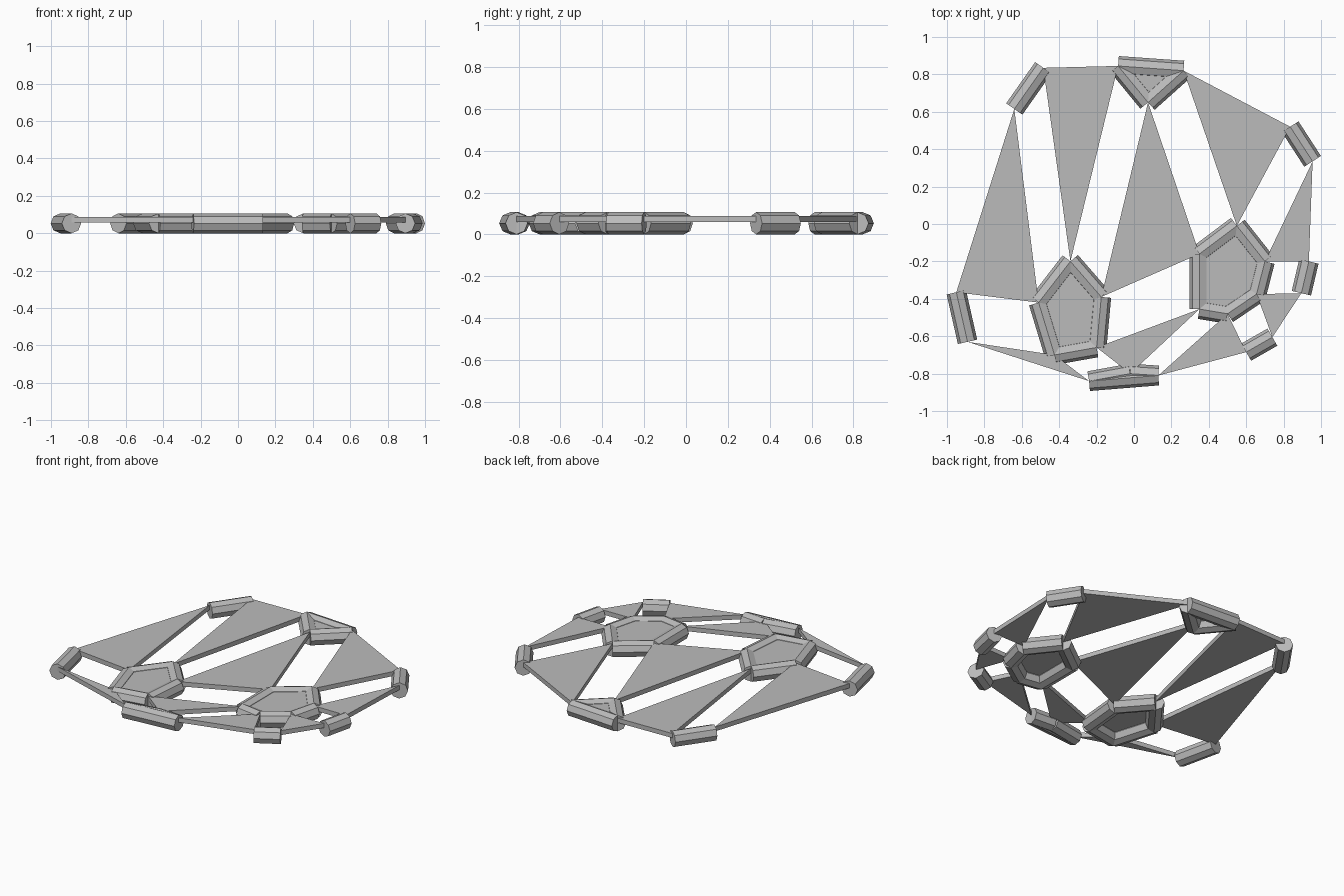
import bpy
import bmesh
from mathutils import Vector, Matrix

if "Cube" in bpy.data.objects:
    bpy.data.objects.remove(bpy.data.objects["Cube"], do_unlink=True)

RADIUS = 0.053
PLATE_LOW, PLATE_HIGH = 0.058, 0.088

grey = bpy.data.materials.new("plain_grey")
grey.use_nodes = True
colour = (0.5, 0.5, 0.5, 1)
grey.diffuse_color = colour
grey.node_tree.nodes["Principled BSDF"].inputs["Base Color"].default_value = colour


def finish(name, bm):
    bmesh.ops.recalc_face_normals(bm, faces=bm.faces)
    mesh = bpy.data.meshes.new(name)
    bm.to_mesh(mesh)
    bm.free()
    mesh.materials.append(grey)
    bpy.context.collection.objects.link(bpy.data.objects.new(name, mesh))


def bar(name, a, b):
    """Eight-sided bar lying flat between two plan points."""
    a, b = Vector((*a, RADIUS)), Vector((*b, RADIUS))
    turn = (b - a).to_track_quat('Z', 'Y').to_matrix().to_4x4()
    bm = bmesh.new()
    bmesh.ops.create_cone(bm, cap_ends=True, segments=8, radius1=RADIUS,
                          radius2=RADIUS, depth=(b - a).length,
                          matrix=Matrix.Translation((a + b) / 2) @ turn)
    finish(name, bm)


def plate(name, outline):
    """Thin flat plate with the given plan outline."""
    bm = bmesh.new()
    face = bm.faces.new([bm.verts.new((x, y, PLATE_LOW)) for x, y in outline])
    top = bmesh.ops.extrude_face_region(bm, geom=[face])["geom"]
    bmesh.ops.translate(bm, vec=(0, 0, PLATE_HIGH - PLATE_LOW),
                        verts=[v for v in top if isinstance(v, bmesh.types.BMVert)])
    finish(name, bm)


# Framed panels: a plate with a bar along every edge
left_hub = [(0.35, -0.16), (0.55, -0.01), (0.70, -0.20),
            (0.655, -0.375), (0.50, -0.48), (0.35, -0.455)]
right_hub = [(-0.34, -0.20), (-0.175, -0.39), (-0.20, -0.66),
             (-0.425, -0.70), (-0.51, -0.42)]
back_hub = [(-0.085, 0.845), (0.265, 0.82), (0.075, 0.65)]
front_hub = [(-0.24, -0.84), (0.13, -0.81), (-0.02, -0.80)]
hubs = {"left_hub": left_hub, "right_hub": right_hub,
        "back_hub": back_hub, "front_hub": front_hub}
for name, pts in hubs.items():
    plate(name + "_panel", pts)
    for i, p in enumerate(pts):
        bar(f"{name}_bar_{i + 1}", p, pts[(i + 1) % len(pts)])

# Single bars around the rim
rim = {
    "right_rim_bar": [(-0.95, -0.365), (-0.89, -0.63)],
    "back_right_rim_bar": [(-0.485, 0.835), (-0.64, 0.615)],
    "back_left_rim_bar": [(0.835, 0.52), (0.955, 0.335)],
    "left_rim_bar": [(0.935, -0.20), (0.895, -0.37)],
    "front_left_rim_bar": [(0.60, -0.685), (0.74, -0.605)],
}
for name, ends in rim.items():
    bar(name, *ends)
right, back_right, back_left, left, front_left = rim.values()

# Triangular webs joining the bars and panels corner to corner
webs = [
    (back_right[1], right[0], right_hub[4]),
    (back_right[0], back_hub[0], right_hub[0]),
    (back_hub[2], right_hub[1], left_hub[0]),
    (back_hub[1], back_left[0], left_hub[1]),
    (back_left[1], left[0], left_hub[2]),
    (left[1], front_left[1], left_hub[3]),
    (front_left[0], front_hub[1], left_hub[4]),
    (front_hub[2], right_hub[2], left_hub[5]),
    (front_hub[0], right[1], right_hub[3]),
]
for i, pts in enumerate(webs):
    plate(f"web_{i + 1}", pts)
